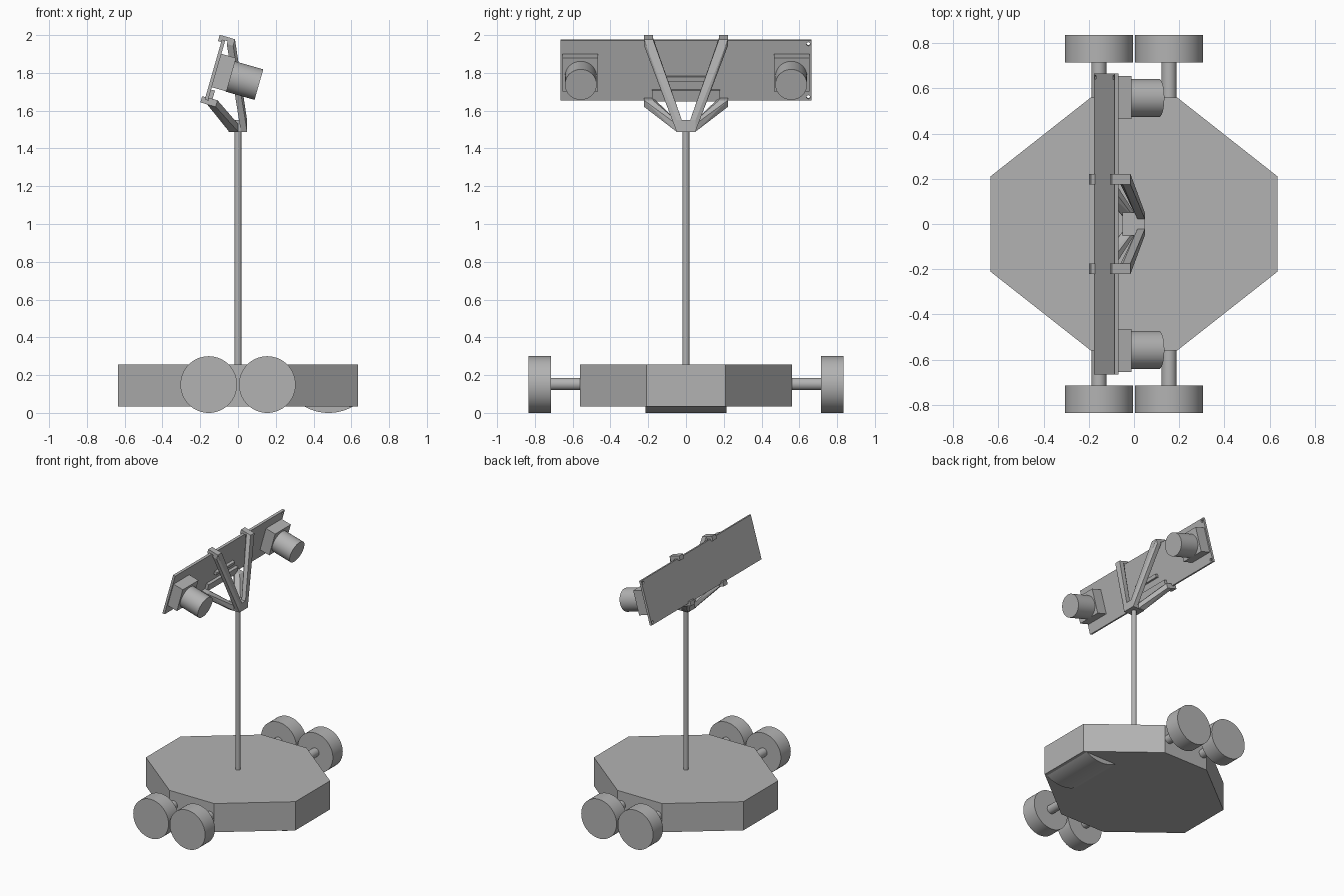
import bpy, bmesh, math
from mathutils import Matrix, Vector

cube = bpy.data.objects.get("Cube")
if cube:
    bpy.data.objects.remove(cube, do_unlink=True)

GREY = (0.45, 0.45, 0.45, 1)
grey = bpy.data.materials.new("plain_grey")
grey.use_nodes = True
grey.diffuse_color = GREY
grey.node_tree.nodes["Principled BSDF"].inputs["Base Color"].default_value = GREY

# Frame of the tilted sensor board: x = outward, y = along, z = up the board
HEAD = Matrix.Translation((-0.122, 0, 1.815)) @ Matrix.Rotation(math.radians(16), 4, 'Y')
WORLD = Matrix.Identity(4)


def finish(name, bm, frame=WORLD, smooth=False):
    bm.transform(frame)
    bmesh.ops.recalc_face_normals(bm, faces=bm.faces[:])
    mesh = bpy.data.meshes.new(name)
    bm.to_mesh(mesh)
    bm.free()
    mesh.materials.append(grey)
    ob = bpy.data.objects.new(name, mesh)
    bpy.context.collection.objects.link(ob)
    bpy.ops.object.select_all(action='DESELECT')
    ob.select_set(True)
    bpy.context.view_layer.objects.active = ob
    if smooth:
        bpy.ops.object.shade_smooth_by_angle(angle=math.radians(35))
    return ob


def corners(xs, ys, zs):
    return [Vector((x, y, z)) for x in xs for y in ys for z in zs]


def hull(name, points, frame=WORLD):
    bm = bmesh.new()
    for p in points:
        bm.verts.new(p)
    out = bmesh.ops.convex_hull(bm, input=bm.verts[:])
    bmesh.ops.delete(bm, geom=list({v for v in out["geom_interior"] if isinstance(v, bmesh.types.BMVert)}), context='VERTS')
    bmesh.ops.dissolve_limit(bm, angle_limit=0.01, verts=bm.verts[:], edges=bm.edges[:])
    return finish(name, bm, frame)


def box(name, xs, ys, zs, frame=WORLD):
    return hull(name, corners(xs, ys, zs), frame)


def rod(name, start, end, radius, frame=WORLD, sides=48):
    start, end = Vector(start), Vector(end)
    axis = end - start
    bm = bmesh.new()
    bmesh.ops.create_cone(bm, cap_ends=True, segments=sides, radius1=radius, radius2=radius, depth=axis.length)
    turn = axis.to_track_quat('Z', 'Y').to_matrix().to_4x4()
    return finish(name, bm, frame @ Matrix.Translation((start + end) / 2) @ turn, True)


def prism(name, profile, direction, smooth=False):
    bm = bmesh.new()
    face = bm.faces.new([bm.verts.new(p) for p in profile])
    out = bmesh.ops.extrude_face_region(bm, geom=[face])
    moved = [g for g in out["geom"] if isinstance(g, bmesh.types.BMVert)]
    bmesh.ops.translate(bm, verts=moved, vec=direction)
    return finish(name, bm, WORLD, smooth)


# Eight-sided base
quarter = [(0.635, 0.21), (0.19, 0.56)]
outline = quarter + [(-x, y) for x, y in reversed(quarter)]
outline += [(-x, -y) for x, y in outline]
prism("base", [(x, y, 0.035) for x, y in outline], (0, 0, 0.22))

# Shallow roller under one end
radius = 0.26
half = math.asin(0.14 / radius)
arc = [half * (i / 12 - 1) for i in range(25)]
prism("under_roller", [(0.48 + radius * math.sin(a), -0.215, radius * (1 - math.cos(a))) for a in arc],
      (0, 0.43, 0), True)

# Wheels and axles
for y, side in ((-1, "front"), (1, "back")):
    for x, hand in ((-0.155, "right"), (0.155, "left")):
        rod(f"{side}_{hand}_axle", (x, y * 0.5, 0.153), (x, y * 0.73, 0.153), 0.033)
        rod(f"{side}_{hand}_wheel", (x, y * 0.715, 0.15), (x, y * 0.835, 0.15), 0.15, sides=64)

# Mast
rod("mast", (0, 0, 0.25), (0, 0, 1.5), 0.018)

# Sensor board with a screw hole in each corner
board = box("board", (-0.009, 0.009), (-0.665, 0.665), (-0.165, 0.165), HEAD)
for y in (-0.648, 0.648):
    for z in (-0.146, 0.146):
        cutter = rod("hole_cutter", (-0.05, y, z), (0.05, y, z), 0.01, HEAD, 16)
        cutter.hide_render = True
        cut = board.modifiers.new("hole", 'BOOLEAN')
        cut.operation, cut.solver, cut.object = 'DIFFERENCE', 'EXACT', cutter
        bpy.context.view_layer.objects.active = board
        bpy.ops.object.modifier_apply(modifier=cut.name)
        bpy.data.objects.remove(cutter, do_unlink=True)

# Camera housings and barrels, clips and bracket arms on each side
for s, side in ((-1, "front"), (1, "back")):
    box(f"{side}_camera_housing", (0.008, 0.09), (s * 0.465, s * 0.655), (-0.092, 0.092), HEAD)
    rod(f"{side}_camera_barrel", (0.085, s * 0.557, -0.01), (0.245, s * 0.557, -0.01), 0.084, HEAD)

    width = (s * 0.175, s * 0.222)
    for z, end in ((1, "top"), (-1, "bottom")):
        box(f"{side}_{end}_clip", (-0.027, 0.057), width, (z * 0.165, z * 0.186), HEAD)
        box(f"{side}_{end}_clip_lip", (-0.027, -0.009), width, (z * 0.152, z * 0.186), HEAD)
    upper_end = [HEAD @ p for p in corners((0.022, 0.057), width, (0.15, 0.186))]
    hull(f"{side}_upper_arm", upper_end + corners((0.015, 0.048), (s * 0.022, s * 0.05), (1.49, 1.55)))
    lower_end = [HEAD @ p for p in corners((0.01, 0.057), width, (-0.186, -0.15))]
    hull(f"{side}_lower_arm", lower_end + corners((-0.048, 0.0), (s * 0.03, s * 0.052), (1.49, 1.53)))

# Collar on the mast and braces between the arms
box("collar", (-0.05, 0.048), (-0.05, 0.05), (1.488, 1.55))
box("upper_brace", (0.009, 0.03), (-0.11, 0.11), (-0.055, -0.03), HEAD)
box("lower_brace", (0.009, 0.03), (-0.18, 0.18), (-0.165, -0.105), HEAD)
